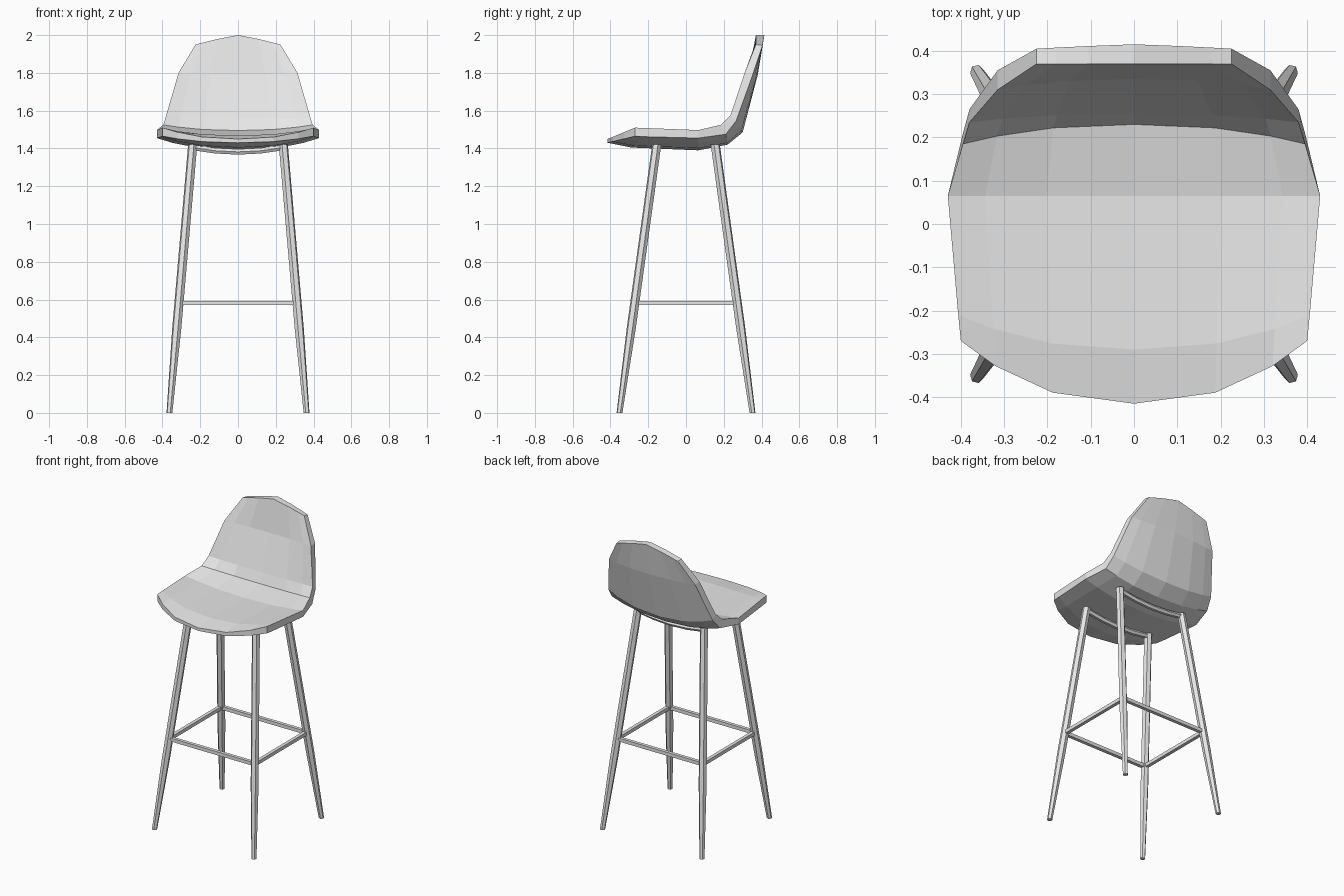
import bpy, bmesh, math
from mathutils import Vector

cube = bpy.data.objects.get("Cube")
if cube:
    bpy.data.objects.remove(cube, do_unlink=True)


def make_material(name, rgb):
    mat = bpy.data.materials.new(name)
    mat.use_nodes = True
    mat.diffuse_color = (*rgb, 1)
    mat.node_tree.nodes["Principled BSDF"].inputs["Base Color"].default_value = (*rgb, 1)
    return mat


GREY = make_material("light grey", (0.8, 0.8, 0.8))


def finish(bm, name):
    bmesh.ops.recalc_face_normals(bm, faces=bm.faces[:])
    mesh = bpy.data.meshes.new(name)
    bm.to_mesh(mesh)
    bm.free()
    mesh.materials.append(GREY)
    obj = bpy.data.objects.new(name, mesh)
    bpy.context.scene.collection.objects.link(obj)
    return obj


def tube(name, points, radii, sides, turn=0.0, level=False):
    """Sweep a polygon along points; level keeps its rings horizontal."""
    bm = bmesh.new()
    points = [Vector(p) for p in points]
    axis = Vector((0, 0, 1)) if level else (points[-1] - points[0]).normalized()
    side = Vector((1, 0, 0)) if level else axis.cross(Vector((0, 0, 1))).normalized()
    up = axis.cross(side)
    rings = []
    for p, r in zip(points, radii):
        angles = [turn + math.tau * i / sides for i in range(sides)]
        rings.append([bm.verts.new(p + r * (math.cos(a) * side + math.sin(a) * up))
                      for a in angles])
    for a, b in zip(rings, rings[1:]):
        for i in range(sides):
            j = (i + 1) % sides
            bm.faces.new((a[i], a[j], b[j], b[i]))
    bm.faces.new(rings[0])
    bm.faces.new(rings[-1])
    return finish(bm, name)


# Seat shell: each row gives half width, then (y, z) of the
# upper centre, upper edge, lower centre and lower edge
ROWS = [
    (0.40, (-0.415, 1.45), (-0.27, 1.51), (-0.415, 1.43), (-0.27, 1.465)),
    (0.406, (-0.29, 1.468), (-0.21, 1.508), (-0.29, 1.405), (-0.21, 1.462)),
    (0.43, (0.065, 1.465), (0.065, 1.497), (0.065, 1.39), (0.065, 1.455)),
    (0.395, (0.23, 1.495), (0.185, 1.525), (0.22, 1.42), (0.21, 1.475)),
    (0.38, (0.255, 1.56), (0.235, 1.575), (0.30, 1.485), (0.265, 1.545)),
    (0.315, (0.335, 1.79), (0.31, 1.80), (0.38, 1.79), (0.355, 1.795)),
    (0.225, (0.37, 2.0), (0.37, 1.95), (0.415, 2.0), (0.405, 1.945)),
]
COLUMNS = [-1, -0.8, -0.47, 0, 0.47, 0.8, 1]


def shell_grid(bm, centre_index):
    grid = []
    for k, row in enumerate(ROWS):
        (cy, cz), (ey, ez) = row[centre_index], row[centre_index + 1]
        power = 1.2 if k == len(ROWS) - 1 else 2.3
        line = []
        for u in COLUMNS:
            t = abs(u) ** power
            line.append(bm.verts.new((u * row[0], cy + (ey - cy) * t, cz + (ez - cz) * t)))
        grid.append(line)
    for a, b in zip(grid, grid[1:]):
        for i in range(len(COLUMNS) - 1):
            bm.faces.new((a[i], a[i + 1], b[i + 1], b[i]))
    return grid


def border(grid):
    return (grid[0] + [r[-1] for r in grid[1:-1]]
            + grid[-1][::-1] + [r[0] for r in grid[-2:0:-1]])


bm = bmesh.new()
upper, lower = border(shell_grid(bm, 1)), border(shell_grid(bm, 3))
for i in range(len(upper)):
    j = (i + 1) % len(upper)
    bm.faces.new((upper[i], upper[j], lower[j], lower[i]))
finish(bm, "seat_shell")

# Splayed legs, tapering toward the feet
TOP, FOOT = Vector((0.24, 0.155, 1.42)), Vector((0.363, 0.352, 0))


def leg_point(z, sx, sy):
    p = FOOT.lerp(TOP, z / TOP.z)
    return Vector((p.x * sx, p.y * sy, z))


CORNERS = [(1, -1, "front_left"), (1, 1, "back_left"), (-1, 1, "back_right"), (-1, -1, "front_right")]
for sx, sy, name in CORNERS:
    path = [leg_point(z, sx, sy) for z in (0, 0.45, TOP.z)]
    tube(name + "_leg", path, (0.016, 0.025, 0.025), 6,
         turn=math.atan2(sy, sx), level=True)

# Footrest bars between neighbouring legs
for (ax, ay, _), (bx, by, _), name in zip(CORNERS, CORNERS[1:] + CORNERS[:1],
                                          ("left", "back", "right", "front")):
    tube(name + "_footrest_bar", [leg_point(0.582, ax, ay), leg_point(0.582, bx, by)],
         (0.016, 0.016), 4, turn=math.pi / 4)

# Bowed support rails under the seat
for sy, name in ((-1, "front"), (1, "back")):
    path = [(x, sy * TOP.y, z) for x, z in
            ((-0.24, 1.405), (-0.12, 1.388), (0, 1.382), (0.12, 1.388), (0.24, 1.405))]
    tube(name + "_seat_rail", path, [0.017] * 5, 6)
